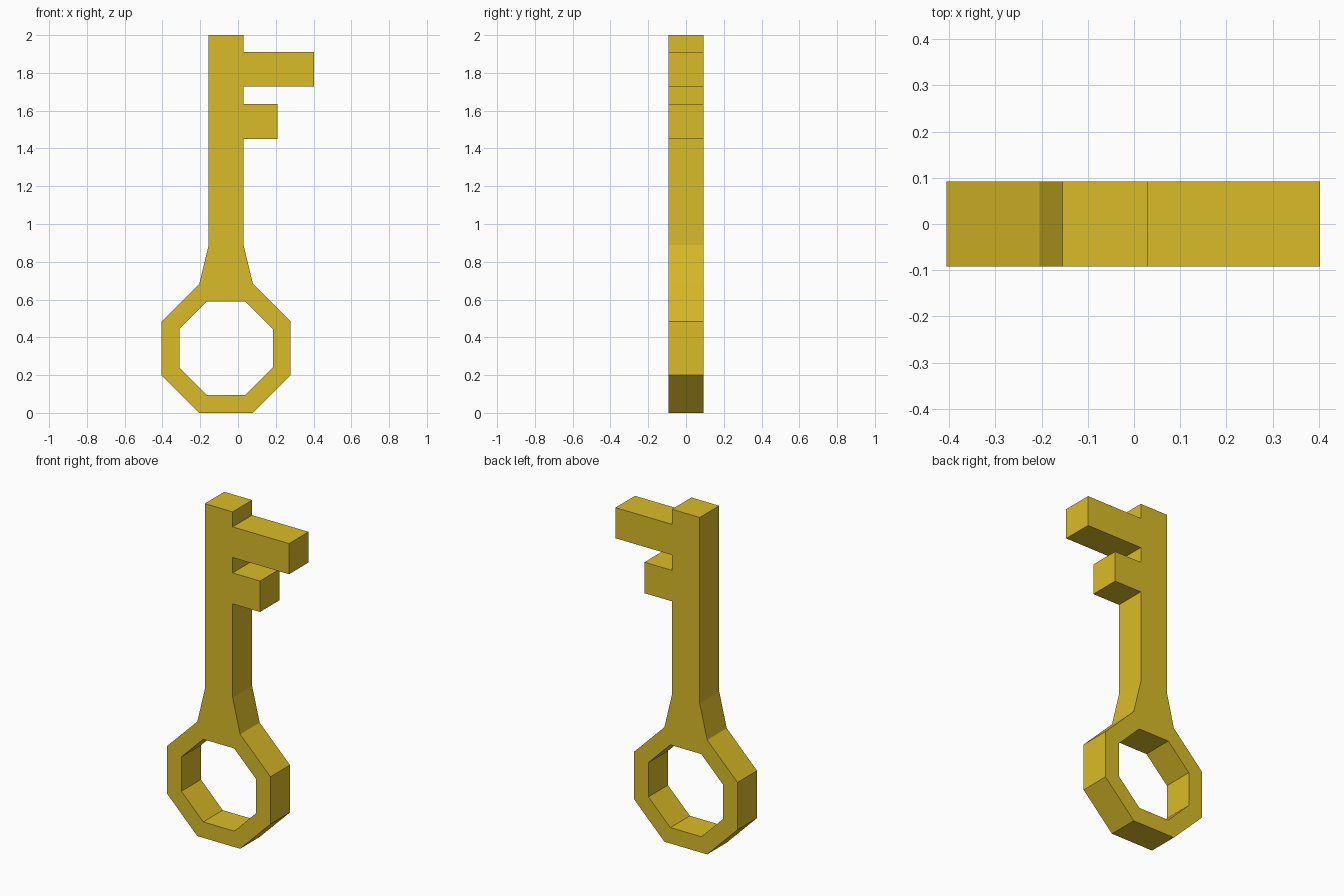
import bpy, bmesh
from math import pi, cos, sin

if "Cube" in bpy.data.objects:
    bpy.data.objects.remove(bpy.data.objects["Cube"])

HALF_DEPTH = 0.092
CX, CZ = -0.063, 0.342          # centre of the bow
LEFT, RIGHT, TOP = -0.155, 0.029, 2.0


def octagon(apothem):
    """Flat-topped octagon, clockwise from the right end of its top edge."""
    r = apothem / cos(pi / 8)
    angles = [3 * pi / 8 - i * pi / 4 for i in range(8)]
    return [(CX + r * cos(a), CZ + r * sin(a)) for a in angles]


def tooth(reach, top, bottom):
    return [(RIGHT, top), (reach, top), (reach, bottom), (RIGHT, bottom)]


# Outline: shaft top, two teeth, flared neck, octagonal bow
outline = [(LEFT, TOP), (RIGHT, TOP)]
outline += tooth(0.402, 1.91, 1.727)
outline += tooth(0.21, 1.635, 1.45)
outline += [(RIGHT, 0.89)] + octagon(0.342) + [(LEFT, 0.89)]
hole = octagon(0.247)

# Filled 2D profile with a hole, given thickness
curve = bpy.data.curves.new("key_profile", 'CURVE')
curve.dimensions = '2D'
curve.fill_mode = 'BOTH'
curve.extrude = HALF_DEPTH
for points in (outline, hole):
    spline = curve.splines.new('POLY')
    spline.points.add(len(points) - 1)
    for p, (x, z) in zip(spline.points, points):
        p.co = (x, z, 0, 1)
    spline.use_cyclic_u = True

key = bpy.data.objects.new("key", curve)
bpy.context.collection.objects.link(key)
key.rotation_euler = (pi / 2, 0, 0)
bpy.context.view_layer.objects.active = key
key.select_set(True)
bpy.ops.object.convert(target='MESH')
key = bpy.context.object
key.name = "key"
bpy.ops.object.transform_apply(location=False, rotation=True, scale=False)

# Weld caps to walls and merge the flat faces
bm = bmesh.new()
bm.from_mesh(key.data)
bmesh.ops.remove_doubles(bm, verts=bm.verts, dist=0.0005)
bmesh.ops.recalc_face_normals(bm, faces=bm.faces)
for f in bm.faces:
    f.smooth = False
bm.to_mesh(key.data)
bm.free()

# Brass yellow
brass = bpy.data.materials.new("brass")
brass.diffuse_color = (0.70, 0.50, 0.02, 1)
brass.use_nodes = True
brass.node_tree.nodes["Principled BSDF"].inputs["Base Color"].default_value = brass.diffuse_color
key.data.materials.clear()
key.data.materials.append(brass)
